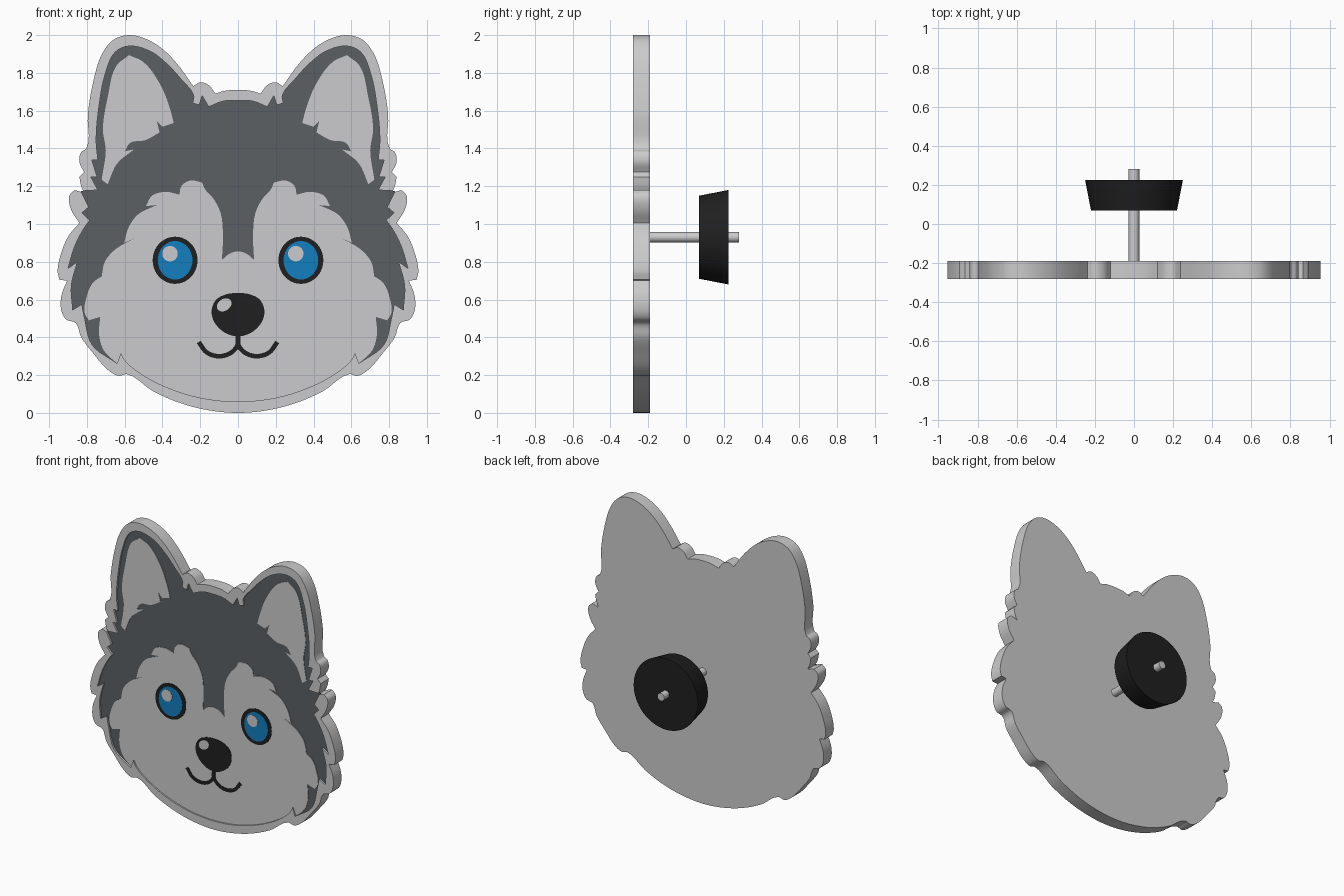
import bpy, bmesh, math
from mathutils import Vector

if "Cube" in bpy.data.objects:
    bpy.data.objects.remove(bpy.data.objects["Cube"])


def material(name, rgb):
    m = bpy.data.materials.new(name)
    m.diffuse_color = (*rgb, 1)
    m.use_nodes = True
    m.node_tree.nodes["Principled BSDF"].inputs["Base Color"].default_value = m.diffuse_color
    return m


PALE = material("pale grey", (0.60, 0.60, 0.61))
DARK = material("slate grey", (0.105, 0.118, 0.124))
BLACK = material("black", (0.014, 0.014, 0.014))
BLUE = material("blue", (0.006, 0.21, 0.52))


def smooth(points, closed=True, steps=5):
    """Rounded path through the points which keeps sharp corners sharp."""
    p = [Vector(q) for q in points]
    n = len(p)
    tang = []
    for i in range(n):
        a, b = p[i] - p[i - 1], p[(i + 1) % n] - p[i]
        end = not closed and i in (0, n - 1)
        corner = end or a.angle(b) > math.radians(52)
        tang.append(None if corner else (a.normalized() + b.normalized()).normalized())
    out = []
    for i in range(n if closed else n - 1):
        j = (i + 1) % n
        d = p[j] - p[i]
        t0 = d if tang[i] is None else tang[i] * d.length
        t1 = d if tang[j] is None else tang[j] * d.length
        for k in range(steps):
            t = k / steps
            out.append(p[i] * (2*t**3 - 3*t*t + 1) + t0 * (t**3 - 2*t*t + t)
                       + p[j] * (3*t*t - 2*t**3) + t1 * (t**3 - t*t))
    return out if closed else out + [p[-1]]


def mirrored(half):
    """Closed symmetric loop; the half runs from centre top to centre bottom."""
    return smooth(half + [(-x, z) for x, z in half[-2:0:-1]])


def slab(name, loop, front, back, mat):
    bm = bmesh.new()
    face = bm.faces.new([bm.verts.new((x, front, z)) for x, z in loop])
    ext = bmesh.ops.extrude_face_region(bm, geom=[face])
    for v in ext["geom"]:
        if isinstance(v, bmesh.types.BMVert):
            v.co.y = back
    bmesh.ops.recalc_face_normals(bm, faces=bm.faces)
    me = bpy.data.meshes.new(name)
    bm.to_mesh(me)
    bm.free()
    me.materials.append(mat)
    ob = bpy.data.objects.new(name, me)
    bpy.context.collection.objects.link(ob)
    return ob


def shade(ob):
    bpy.ops.object.select_all(action='DESELECT')
    ob.select_set(True)
    bpy.context.view_layer.objects.active = ob
    bpy.ops.object.shade_smooth_by_angle(angle=math.radians(35))


def oval(cx, cz, rx, rz, n=40, tilt=0.0):
    c, s = math.cos(tilt), math.sin(tilt)
    pts = [(rx * math.cos(2*math.pi*i/n), rz * math.sin(2*math.pi*i/n)) for i in range(n)]
    return [(cx + x*c - z*s, cz + x*s + z*c) for x, z in pts]


def ribbon(path, w):
    left, right = [], []
    for i, p in enumerate(path):
        d = (path[min(i + 1, len(path) - 1)] - path[max(i - 1, 0)]).normalized()
        side = Vector((-d.y, d.x)) * w
        left.append(p + side)
        right.append(p - side)
    return left + right[::-1]


FRONT, BACK, FLOOR = -0.28, -0.19, -0.264

# Outer silhouette
outline = [(0, 1.71), (.07, 1.705), (.12, 1.69), (.155, 1.735), (.2, 1.75), (.237, 1.73),
           (.32, 1.845), (.41, 1.935), (.5, 1.985), (.58, 2.0), (.66, 1.975), (.72, 1.9),
           (.765, 1.76), (.795, 1.58), (.803, 1.4), (.83, 1.38), (.84, 1.33), (.815, 1.275),
           (.84, 1.25), (.83, 1.2), (.815, 1.165), (.865, 1.18), (.893, 1.15), (.885, 1.08),
           (.84, 1.005), (.895, .94), (.935, .85), (.955, .75), (.945, .705), (.905, .70),
           (.935, .62), (.935, .54), (.91, .495), (.86, .476), (.83, .4), (.77, .32),
           (.68, .22), (.63, .196), (.59, .205), (.45, .115), (.3, .05), (.15, .013), (0, 0)]

# Chin edge shared by the fur and the pale mask
chin = [(.64, .262), (.62, .317), (.6, .28), (.54, .225), (.4, .145), (.2, .08), (0, .06)]

fur = [(0, 1.655), (.08, 1.65), (.155, 1.62), (.19, 1.68), (.205, 1.63), (.24, 1.64),
       (.235, 1.68), (.3, 1.765), (.386, 1.857), (.466, 1.915), (.577, 1.942), (.65, 1.91),
       (.704, 1.79), (.735, 1.63), (.751, 1.444), (.742, 1.34), (.774, 1.34), (.746, 1.25),
       (.78, 1.25), (.742, 1.18), (.832, 1.175), (.79, 1.09), (.825, 1.06), (.785, 1.02),
       (.82, .97), (.865, .88), (.9, .765), (.85, .8), (.882, .677), (.875, .545),
       (.827, .575), (.812, .5), (.772, .36), (.66, .275)] + chin

mask = [(0, .855), (.045, .843), (.085, .81), (.08, .92), (.09, 1.05), (.127, 1.13),
        (.175, 1.185), (.19, 1.22), (.254, 1.23), (.3, 1.2), (.31, 1.155), (.38, 1.17),
        (.455, 1.15), (.487, 1.095), (.43, 1.1), (.53, 1.05), (.58, .98), (.603, .9),
        (.545, .925), (.65, .865), (.705, .8), (.722, .72), (.685, .74), (.767, .69),
        (.8, .62), (.812, .53), (.79, .49), (.73, .508), (.735, .41), (.71, .33)] + chin

plate = slab("head_plate", mirrored(outline), FRONT, BACK, PALE)

# Shallow recess inside the rim
cutter = slab("recess_cutter", mirrored(fur), FRONT - 0.05, FLOOR, PALE)
mod = plate.modifiers.new("recess", 'BOOLEAN')
mod.operation, mod.solver, mod.object = 'DIFFERENCE', 'EXACT', cutter
bpy.context.view_layer.objects.active = plate
bpy.ops.object.modifier_apply(modifier="recess")
bpy.data.objects.remove(cutter)
shade(plate)

# Fur and pale face inlays
slab("dark_fur", mirrored(fur), FLOOR - 0.003, FLOOR, DARK)
slab("face_mask", mirrored(mask), FLOOR - 0.006, FLOOR - 0.002, PALE)

# Ear insides
ear = smooth([(.577, 1.894), (.5, 1.857), (.41, 1.735), (.36, 1.61), (.34, 1.535), (.4, 1.515),
              (.43, 1.545), (.415, 1.485), (.49, 1.444), (.57, 1.43), (.6, 1.385),
              (.55, 1.395), (.64, 1.32), (.69, 1.21), (.722, 1.235), (.70, 1.39),
              (.715, 1.5), (.688, 1.68), (.645, 1.836)])
mouth = smooth([(0, .41), (0, .365), (.035, .32), (.1, .3), (.165, .32), (.208, .375)], False)
for side, s in (("left", -1), ("right", 1)):
    slab(side + "_inner_ear", [(s * x, z) for x, z in ear], FLOOR - 0.006, FLOOR - 0.002, PALE)
    # Eye: dark ring, iris and glint
    slab(side + "_eye_ring", oval(s * .333, .808, .119, .125), FLOOR - 0.009, FLOOR - 0.005, BLACK)
    slab(side + "_iris", oval(s * .333, .808, .092, .102), FLOOR - 0.011, FLOOR - 0.008, BLUE)
    slab(side + "_eye_glint", oval(s * .333 - .027, .843, .041, .041), FLOOR - 0.013,
         FLOOR - 0.010, PALE)
    slab(side + "_mouth_line", [(s * x, z) for x, z in ribbon(mouth, .012)],
         FLOOR - 0.009, FLOOR - 0.005, BLACK)

# Nose
slab("nose", mirrored([(0, .635), (.06, .628), (.115, .6), (.14, .54), (.125, .48),
                       (.07, .425), (0, .405)]), FLOOR - 0.009, FLOOR - 0.005, BLACK)
slab("nose_glint", oval(-.073, .572, .042, .031, tilt=.6), FLOOR - 0.011, FLOOR - 0.008, PALE)


# Rod and tapered stopper behind the head
def turned(name, y0, y1, r0, r1, mat, n):
    bpy.ops.mesh.primitive_cone_add(vertices=n, radius1=r0, radius2=r1, depth=y1 - y0,
                                    location=(0, (y0 + y1) / 2, .93),
                                    rotation=(-math.pi / 2, 0, 0))
    ob = bpy.context.object
    ob.name = name
    ob.data.materials.append(mat)
    shade(ob)


turned("rod", BACK - 0.01, 0.28, .027, .027, PALE, 24)
turned("stopper", 0.07, 0.225, .22, .25, BLACK, 64)
